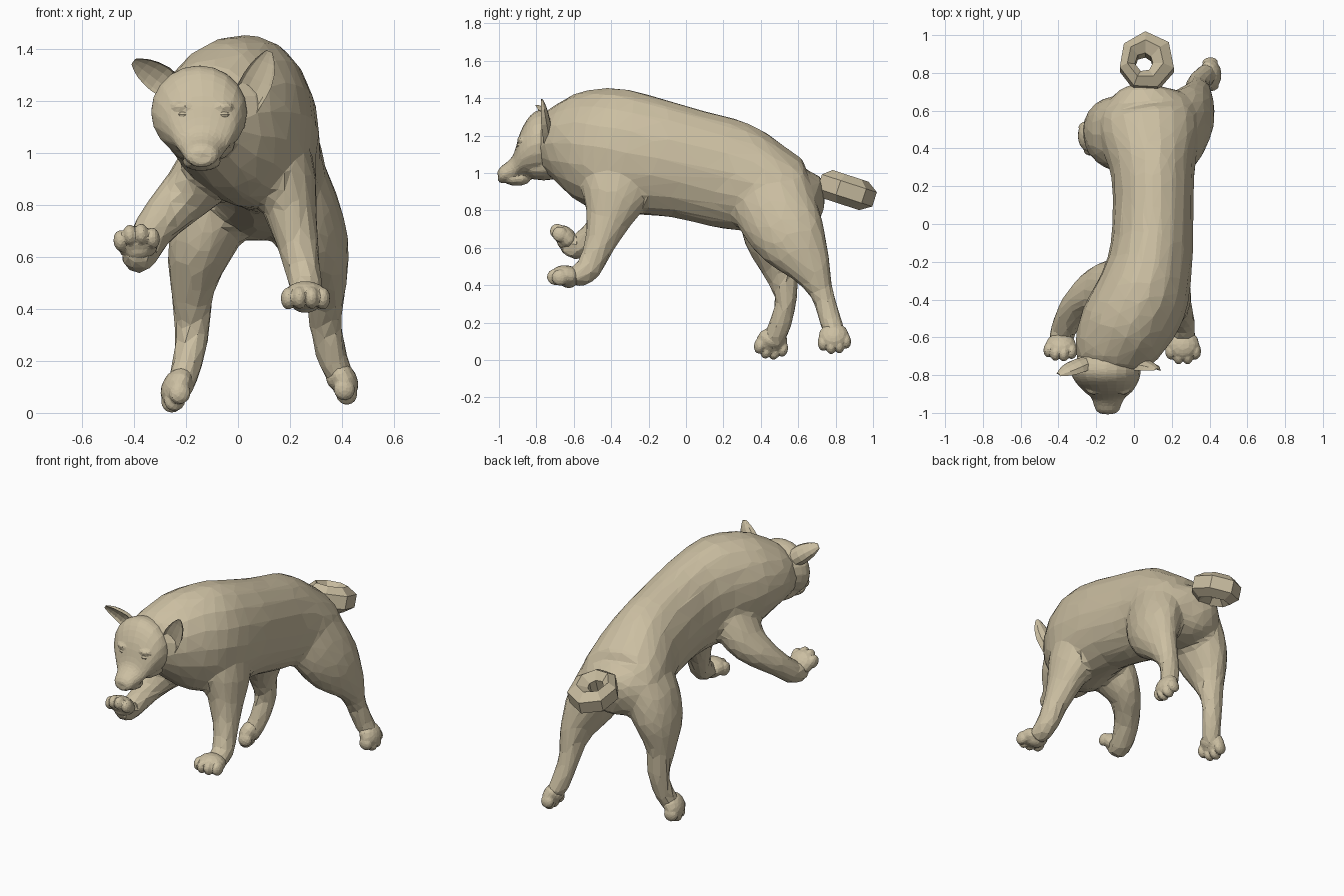
import bpy, bmesh
from math import sin, cos, pi, radians
from mathutils import Vector, Matrix

if "Cube" in bpy.data.objects:
    bpy.data.objects.remove(bpy.data.objects["Cube"])

fur = bpy.data.materials.new("fur")
fur.diffuse_color = (.60, .52, .36, 1)
fur.use_nodes = True
fur.node_tree.nodes["Principled BSDF"].inputs["Base Color"].default_value = fur.diffuse_color


def spline(rows, steps):
    """Catmull-Rom through rows of (x, y, z, half width, half depth)."""
    p = [rows[0]] + list(rows) + [rows[-1]]
    out = []
    for i in range(1, len(p) - 2):
        for k in range(steps):
            t = k / steps
            out.append([0.5 * (2 * b + (c - a) * t + (2*a - 5*b + 4*c - d) * t*t
                               + (3*b - a - 3*c + d) * t**3)
                        for a, b, c, d in zip(*p[i - 1:i + 3])])
    return out + [list(rows[-1])]


def loft(bm, rows, sides=14, steps=3, axis=None, cup=None):
    """Capped tube of elliptical rings; cup hollows the front into a crescent."""
    rows = spline(rows, steps)
    rings = []
    for i, (x, y, z, w, d) in enumerate(rows):
        a, b = rows[max(i - 1, 0)], rows[min(i + 1, len(rows) - 1)]
        t = Vector(axis) if axis else Vector(b[:3]) - Vector(a[:3])
        t.normalize()
        side = (Vector((1, 0, 0)) - t * t.x).normalized()
        other = t.cross(side)
        ring = []
        for k in range(sides):
            ang = 2 * pi * k / sides
            s = sin(ang)
            if cup and s < 0:
                s *= -cup
            ring.append(bm.verts.new(Vector((x, y, z)) + side * w * cos(ang) + other * d * s))
        rings.append(ring)
    for r, q in zip(rings, rings[1:]):
        for k in range(sides):
            n = (k + 1) % sides
            bm.faces.new((r[k], r[n], q[n], q[k]))
    bm.faces.new(rings[0][::-1])
    bm.faces.new(rings[-1])


def ball(bm, m, loc, size, u=12, v=8):
    bmesh.ops.create_uvsphere(bm, u_segments=u, v_segments=v, radius=1,
                              matrix=m @ Matrix.Translation(loc) @ Matrix.Diagonal((*size, 1)))


def finish(name, bm, fuse=None):
    """Make the object; fuse = (voxel size, smoothing rounds, share of faces kept)."""
    bmesh.ops.recalc_face_normals(bm, faces=bm.faces)
    me = bpy.data.meshes.new(name)
    bm.to_mesh(me)
    bm.free()
    me.materials.append(fur)
    ob = bpy.data.objects.new(name, me)
    bpy.context.collection.objects.link(ob)
    if fuse:
        mod = ob.modifiers.new("fuse", 'REMESH')
        mod.mode, mod.voxel_size = 'VOXEL', fuse[0]
        mod = ob.modifiers.new("soften", 'SMOOTH')
        mod.factor, mod.iterations = 0.5, fuse[1]
        mod = ob.modifiers.new("facets", 'DECIMATE')
        mod.ratio = fuse[2]
    return ob


# Body: torso, neck and four legs fused, then reduced to irregular facets
torso = [(.06, .74, .87, .06, .07), (.06, .70, .87, .16, .13), (.07, .60, .86, .25, .20),
         (.085, .45, .91, .26, .245), (.10, .25, .985, .22, .295), (.10, 0, 1.05, .215, .30),
         (.085, -.20, 1.09, .225, .32), (.035, -.40, 1.125, .25, .335),
         (-.05, -.55, 1.15, .245, .295), (-.11, -.66, 1.155, .215, .225),
         (-.14, -.74, 1.15, .17, .17), (-.15, -.80, 1.15, .12, .13)]
front_left = [(-.08, -.36, 1.0, .12, .17), (-.16, -.35, .88, .115, .15),
              (-.24, -.37, .80, .095, .11), (-.32, -.45, .71, .08, .08),
              (-.37, -.55, .62, .07, .07), (-.385, -.61, .60, .065, .06),
              (-.385, -.64, .65, .065, .05)]
front_right = [(.14, -.36, 1.0, .14, .19), (.18, -.38, .88, .125, .18),
               (.21, -.42, .74, .095, .12), (.24, -.47, .60, .075, .08),
               (.26, -.53, .48, .065, .07), (.26, -.61, .44, .065, .055)]
hind_left = [(0, .48, .95, .14, .20), (-.09, .48, .78, .15, .20), (-.15, .49, .62, .125, .17),
             (-.175, .51, .47, .085, .10), (-.175, .535, .33, .07, .06),
             (-.19, .51, .21, .06, .06), (-.22, .47, .11, .055, .06), (-.24, .455, .07, .04, .05)]
hind_right = [(.17, .42, .98, .14, .20), (.24, .48, .80, .145, .22), (.30, .57, .64, .13, .19),
              (.335, .66, .50, .085, .12), (.335, .725, .36, .065, .065),
              (.36, .77, .22, .06, .06), (.39, .79, .15, .055, .06), (.41, .795, .11, .04, .05)]
bm = bmesh.new()
for rows in (torso, front_left, front_right, hind_left, hind_right):
    loft(bm, rows, sides=18, steps=4)
finish("body", bm, (.02, 6, .06))

# Head: skull tapering into the muzzle, with jaw, throat, brow and nose
bm = bmesh.new()
loft(bm, [(-.14, -.69, 1.17, .15, .15), (-.15, -.77, 1.16, .185, .178),
          (-.145, -.83, 1.145, .17, .165), (-.137, -.885, 1.10, .13, .12),
          (-.137, -.92, 1.03, .09, .075), (-.14, -.955, 1.005, .074, .055),
          (-.14, -.99, .99, .06, .045), (-.14, -1.005, .985, .035, .025)],
     sides=20, steps=3, axis=(0, -1, 0))
ball(bm, Matrix(), (-.14, -.905, .967), (.075, .075, .036))
ball(bm, Matrix(), (-.14, -.76, 1.04), (.13, .15, .08))
ball(bm, Matrix(), (-.14, -.99, 1.0), (.036, .02, .022))
for x in (-.21, -.06):
    ball(bm, Matrix(), (x, -.878, 1.178), (.045, .026, .018))
finish("head", bm, (.0085, 2, .1))

# Eyes
for name, x in (("eye_left", -.21), ("eye_right", -.055)):
    bm = bmesh.new()
    ball(bm, Matrix(), (x, -.885, 1.148), (.024, .02, .014), 10, 6)
    finish(name, bm)

# Ears: cupped leaves open to the front
ears = {
    "ear_left": [(-.24, -.75, 1.24, .05, .05), (-.30, -.765, 1.285, .06, .05),
                 (-.36, -.785, 1.325, .045, .035), (-.40, -.80, 1.352, .016, .01)],
    "ear_right": [(.0, -.75, 1.10, .035, .04), (.03, -.765, 1.19, .055, .055),
                  (.075, -.775, 1.28, .06, .05), (.105, -.775, 1.35, .04, .03),
                  (.12, -.775, 1.392, .012, .01)],
}
for name, rows in ears.items():
    bm = bmesh.new()
    loft(bm, rows, sides=10, steps=2, cup=0.45)
    finish(name, bm)

# Paws: pad, four toes and a sole, aimed along forward with the back of the paw up
paws = {
    "front_paw_left": ((-.387, -.645, .65), (-.1, -.6, .7), (0, .7, .6), .97),
    "front_paw_right": ((.26, -.642, .445), (0, -1, .12), (0, .12, 1), 1.03),
    "hind_paw_left": ((-.232, .46, .08), (-.4, -.2, -.8), (-.9, -.15, .4), 1.0),
    "hind_paw_right": ((.40, .79, .125), (.4, .1, -.8), (.9, 0, .45), .97),
}
for name, (loc, f, u, s) in paws.items():
    f = Vector(f).normalized()
    side = f.cross(Vector(u)).normalized()
    u = side.cross(f)
    m = Matrix.Translation(loc) @ Matrix((side, f, u)).transposed().to_4x4() @ Matrix.Scale(s, 4)
    bm = bmesh.new()
    ball(bm, m, (0, 0, .005), (.085, .08, .055))
    ball(bm, m, (0, -.015, -.022), (.055, .045, .035))
    for dx, dy in ((-.064, .03), (-.023, .055), (.023, .055), (.064, .03)):
        ball(bm, m, (dx, dy, -.008), (.029, .044, .042))
    if name == "hind_paw_left":
        low = min(v.co.z for v in bm.verts)
        bmesh.ops.translate(bm, verts=bm.verts, vec=(0, 0, -low))
    finish(name, bm, (.0065, 2, .18))

# Tail: coarse curled ring, thicker on one side, sloping down to the back
bm = bmesh.new()
major, minor = 7, 6
tilt = Matrix.Translation((.06, .85, .91)) @ Matrix.Rotation(radians(-18), 4, 'X')
rings = []
for i in range(major):
    a = 2 * pi * i / major + pi / 2
    fat = 1 + .2 * cos(a - .6)
    ring = []
    for k in range(minor):
        b = 2 * pi * (k + .5) / minor
        r = .098 + .058 * fat * cos(b)
        ring.append(bm.verts.new(tilt @ Vector((r * cos(a), 1.08 * r * sin(a), .08 * sin(b)))))
    rings.append(ring)
for i in range(major):
    r, q = rings[i], rings[(i + 1) % major]
    for k in range(minor):
        n = (k + 1) % minor
        bm.faces.new((r[k], q[k], q[n], r[n]))
finish("tail", bm)
